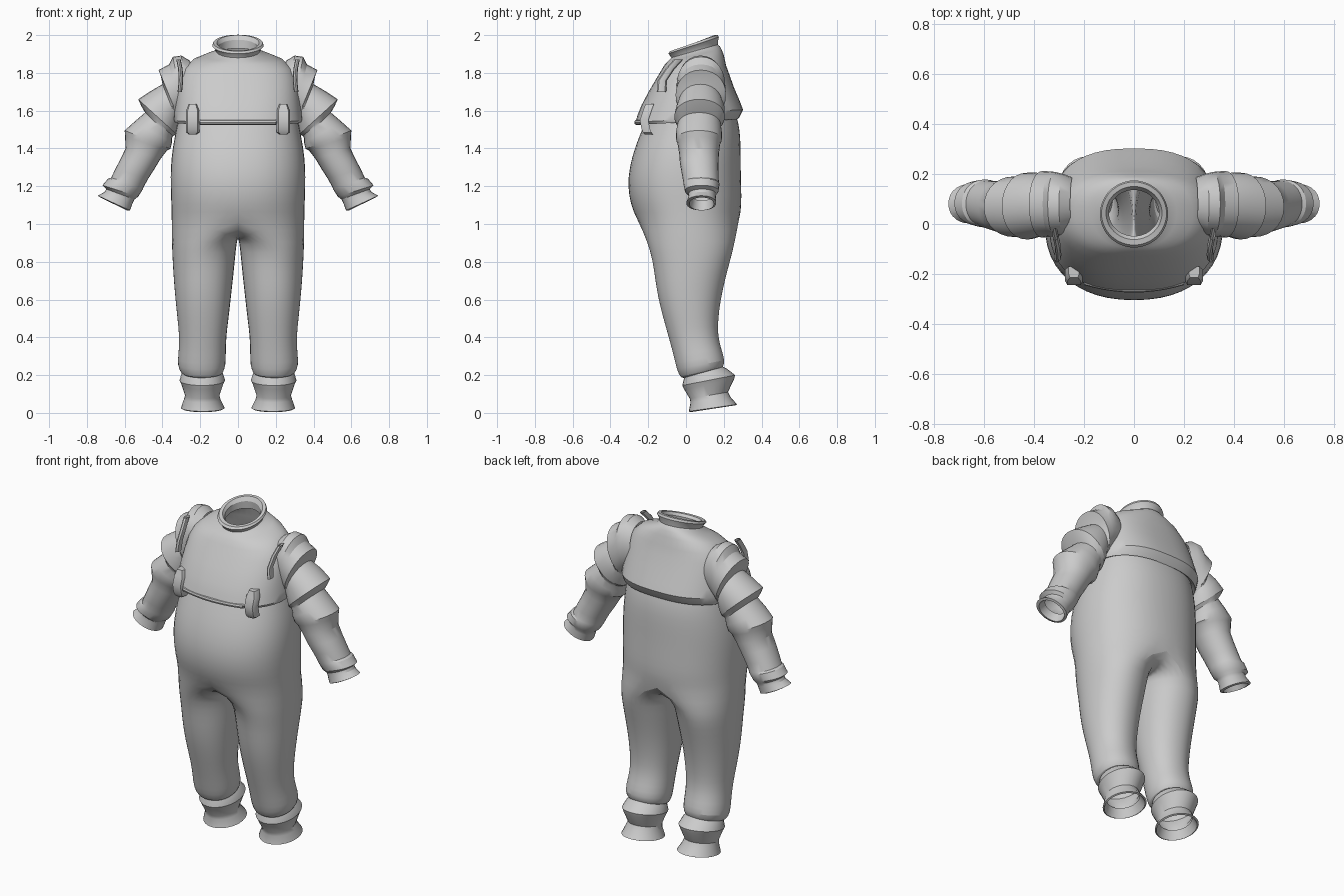
import bpy, bmesh, math
from mathutils import Vector

fabric = bpy.data.materials.new("grey fabric")
fabric.diffuse_color = (0.6, 0.6, 0.6, 1)


def power(v, n):
    return math.copysign(abs(v) ** (2 / n), v)


def ring(c, u, v, n, angles):
    """Superellipse around c spanned by the half axes u and v."""
    return [Vector(c) + Vector(u) * power(math.cos(a), n) + Vector(v) * power(math.sin(a), n)
            for a in angles]


def flat_ring(x0, x1, y0, y1, zf, zb, angles, n=2.2):
    """Ring in plan, tilted from height zf at the front to zb at the back."""
    return ring(((x0 + x1) / 2, (y0 + y1) / 2, (zf + zb) / 2), ((x1 - x0) / 2, 0, 0),
                (0, (y1 - y0) / 2, (zb - zf) / 2), n, angles)


def circle(count):
    return [2 * math.pi * i / count for i in range(count)]


def bridge(bm, a, b, closed=True):
    for i in range(len(a) if closed else len(a) - 1):
        j = (i + 1) % len(a)
        bm.faces.new((a[i], a[j], b[j], b[i]))


def finish(name, bm, mirror=False, subdivide=0, angle=32):
    bmesh.ops.recalc_face_normals(bm, faces=bm.faces)
    mesh = bpy.data.meshes.new(name)
    bm.to_mesh(mesh)
    bm.free()
    obj = bpy.data.objects.new(name, mesh)
    bpy.context.collection.objects.link(obj)
    mesh.materials.append(fabric)
    bpy.ops.object.select_all(action='DESELECT')
    obj.select_set(True)
    bpy.context.view_layer.objects.active = obj
    bpy.ops.object.shade_smooth_by_angle(angle=math.radians(angle))
    if mirror:
        m = obj.modifiers.new("mirror", 'MIRROR')
        m.merge_threshold = 0.001
    if subdivide:
        s = obj.modifiers.new("smooth", 'SUBSURF')
        s.levels = s.render_levels = subdivide
    return obj


def loft(name, rings, **kw):
    bm = bmesh.new()
    loops = [[bm.verts.new(p) for p in r] for r in rings]
    for a, b in zip(loops, loops[1:]):
        bridge(bm, a, b)
    return finish(name, bm, **kw)


# Trousers: half a waist, a crotch seam, then one closed leg, mirrored
bm = bmesh.new()
outer = [math.radians(-90 + 15 * i) for i in range(13)]
inner = [math.radians(90 + 22.5 * i) for i in range(1, 8)]
waist = [  # z, half width, front y, back y
    (1.57, .315, -.205, .27), (1.50, .33, -.235, .288), (1.40, .35, -.275, .292),
    (1.30, .36, -.302, .292), (1.20, .36, -.312, .295), (1.10, .356, -.295, .297),
    (1.03, .354, -.265, .287)]
prev = None
for z, w, y0, y1 in waist:
    row = [bm.verts.new(p) for p in flat_ring(-w, w, y0, y1, z, z, outer, 2.25)]
    row[0].co.x = row[-1].co.x = 0
    if prev:
        bridge(bm, prev, row, closed=False)
    prev = row
seam = []
for i in range(1, 8):
    t = i / 8
    seam.append(bm.verts.new((0, .287 - .552 * t, 1.03 - .10 * math.sin(math.pi * t) ** .6)))
prev = prev + seam
legs = [  # inner x, outer x, front y, back y, front z, back z
    (.004, .352, -.205, .262, .90, .90), (.014, .347, -.178, .235, .80, .80),
    (.024, .341, -.165, .208, .70, .70), (.036, .332, -.148, .186, .60, .60),
    (.047, .322, -.122, .172, .50, .50), (.060, .311, -.093, .170, .40, .41),
    (.062, .315, -.066, .188, .30, .34), (.062, .323, -.050, .210, .225, .275),
    (.078, .300, -.030, .195, .185, .235), (.090, .288, -.012, .180, .185, .24)]
for spec in legs:
    row = [bm.verts.new(p) for p in flat_ring(*spec, outer + inner, 2.15)]
    bridge(bm, prev, row)
    prev = row
finish("trousers", bm, mirror=True, subdivide=1, angle=40)

# Ankle cuffs: a folded band above a flared open hem
ankle = [
    (.095, .285, -.005, .185, .20, .25), (.080, .298, -.010, .215, .185, .235),
    (.068, .325 - .015, -.020, .260, .145, .200), (.078, .300, -.010, .255, .125, .180),
    (.098, .280, .020, .222, .075, .110), (.092, .287, .024, .235, .055, .085),
    (.070, .302, .015, .270, .008, .045), (.078, .294, .024, .260, .004, .040),
    (.100, .275, .040, .225, .060, .090)]
loft("ankle_cuffs", [flat_ring(*s, circle(28), 2) for s in ankle], mirror=True)

# Shirt body with an overhanging hem, sloped shoulders and tilted open collar
shirt = [  # half width, front y, back y, front z, back z, exponent
    (.305, -.205, .255, 1.535, 1.57, 2.5), (.335, -.255, .275, 1.525, 1.555, 2.5),
    (.340, -.268, .282, 1.540, 1.565, 2.5), (.338, -.255, .302, 1.580, 1.605, 2.5),
    (.332, -.235, .285, 1.630, 1.650, 2.5), (.322, -.195, .255, 1.705, 1.720, 2.5),
    (.310, -.160, .230, 1.765, 1.790, 2.4), (.285, -.130, .212, 1.815, 1.840, 2.4),
    (.235, -.112, .200, 1.845, 1.895, 2.3), (.170, -.098, .188, 1.860, 1.925, 2.2),
    (.128, -.088, .180, 1.870, 1.940, 2.1), (.116, -.078, .168, 1.880, 1.950, 2),
    (.122, -.085, .170, 1.892, 1.970, 2), (.136, -.094, .174, 1.902, 1.990, 2),
    (.130, -.084, .168, 1.915, 2.002, 2), (.112, -.062, .150, 1.918, 2.000, 2),
    (.100, -.048, .136, 1.905, 1.975, 2), (.102, -.050, .140, 1.870, 1.930, 2)]
loft("shirt", [flat_ring(-w, w, a, b, zf, zb, circle(48), n) for w, a, b, zf, zb, n in shirt])

# Sleeves: stacked flared bands from shoulder to wrist, turned in at the open end
sleeve = [  # upper x, z; lower x, z; front y, back y
    (.255, 1.865, .235, 1.60, -.03, .185), (.300, 1.892, .265, 1.59, -.045, .200),
    (.345, 1.885, .285, 1.58, -.050, .208), (.365, 1.845, .300, 1.57, -.050, .210),
    (.420, 1.815, .310, 1.55, -.055, .212), (.408, 1.780, .315, 1.54, -.045, .200),
    (.400, 1.740, .315, 1.53, -.040, .192), (.460, 1.705, .318, 1.51, -.052, .205),
    (.528, 1.660, .325, 1.475, -.062, .205), (.512, 1.625, .345, 1.465, -.050, .192),
    (.492, 1.590, .350, 1.455, -.045, .185), (.550, 1.540, .350, 1.430, -.054, .190),
    (.600, 1.495, .358, 1.398, -.052, .190), (.598, 1.465, .375, 1.390, -.045, .182),
    (.595, 1.400, .410, 1.345, -.036, .174), (.622, 1.345, .440, 1.295, -.032, .172),
    (.650, 1.290, .475, 1.240, -.022, .172), (.672, 1.245, .500, 1.195, -.014, .174),
    (.688, 1.240, .503, 1.185, -.014, .178), (.718, 1.205, .528, 1.145, -.006, .172),
    (.698, 1.185, .548, 1.130, .012, .160), (.706, 1.170, .556, 1.115, .012, .158),
    (.742, 1.150, .572, 1.072, .002, .160), (.728, 1.140, .588, 1.072, .018, .148),
    (.690, 1.170, .570, 1.125, .030, .140)]
rings = []
for xa, za, xb, zb, y0, y1 in sleeve:
    rings.append(ring(((xa + xb) / 2, (y0 + y1) / 2, (za + zb) / 2),
                      ((xa - xb) / 2, 0, (za - zb) / 2), (0, (y1 - y0) / 2, 0), 2.1, circle(28)))
loft("sleeves", rings, mirror=True, angle=28)


def box(name, x, size, path):
    """Rounded strip of width and thickness size, following (y, z) points."""
    w, t = size
    bm = bmesh.new()
    rows = []
    for i, (y, z) in enumerate(path):
        s = .6 if i in (0, len(path) - 1) else 1
        rows.append([bm.verts.new((x + dx * w / 2 * s, y + dy * t / 2, z)) for dx, dy in
                     ((-1, 1), (-1, -.3), (-.75, -1), (.75, -1), (1, -.3), (1, 1))])
    for a, b in zip(rows, rows[1:]):
        bridge(bm, a, b)
    bm.faces.new(rows[0])
    bm.faces.new(rows[-1])
    return finish(name, bm, mirror=True)


# Hanging strap tabs and the front hem fold
box("strap_tabs", .24, (.07, .045), [(-.192, 1.635), (-.205, 1.60), (-.222, 1.55),
                                     (-.212, 1.50), (-.205, 1.485), (-.198, 1.475)])
hem = [(x / 20 * .2, -.262 + .03 * (x / 20) ** 2) for x in range(-20, 21, 4)]
loft("hem_fold", [ring((x, y, 1.538), (0, .012, 0), (0, 0, .014), 2, circle(8)) for x, y in hem])

# Raised armhole seams on the chest
seam_path = [(.315, -.04, 1.87), (.305, -.085, 1.82), (.302, -.125, 1.76), (.308, -.13, 1.70)]
loft("armhole_seams", [ring(p, (.012, 0, 0), (0, .025, 0), 2, circle(8)) for p in seam_path],
     mirror=True)
